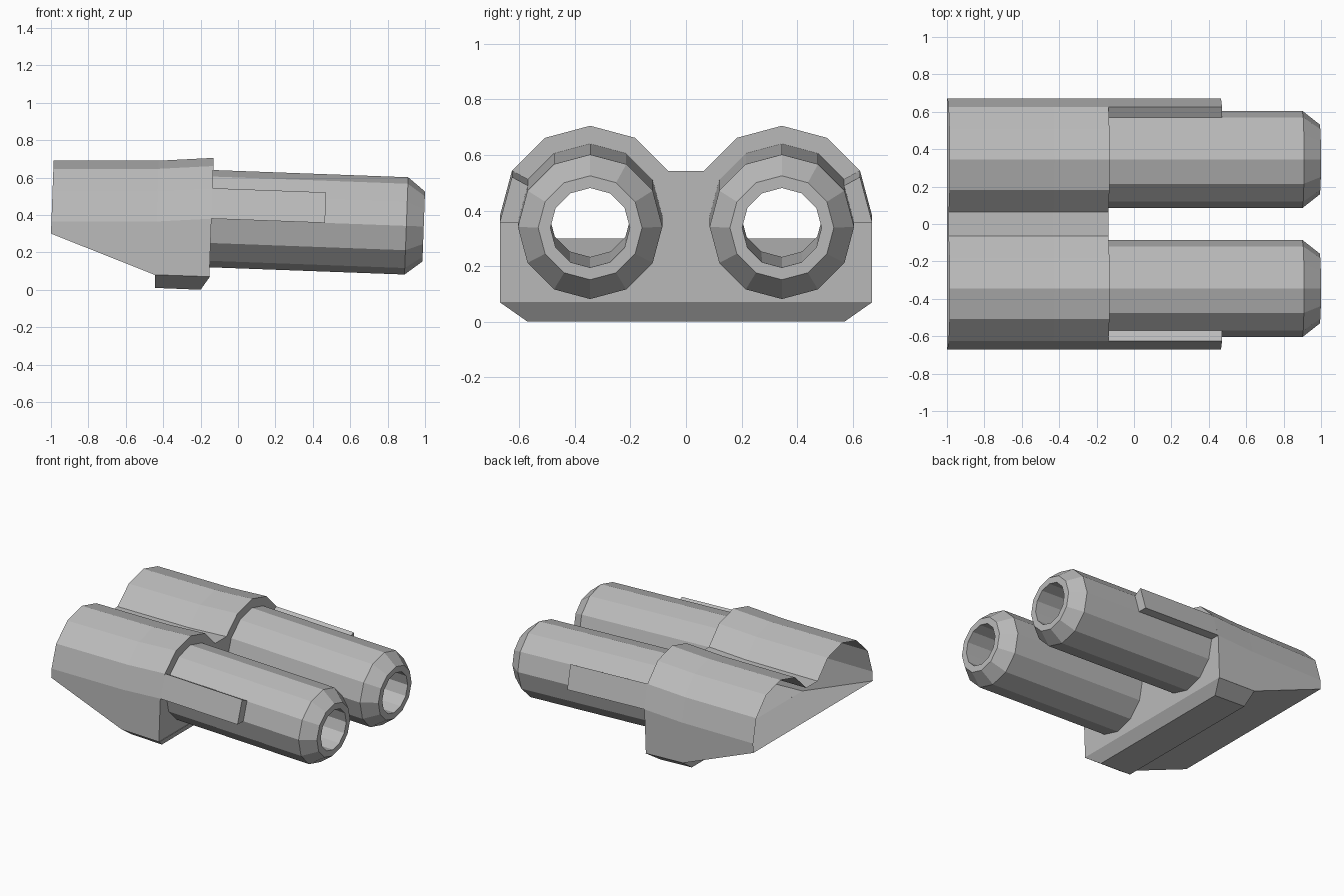
import bpy, bmesh, math

old = bpy.data.objects.get("Cube")
if old:
    bpy.data.objects.remove(old, do_unlink=True)

grey = bpy.data.materials.new("plain grey")
grey.use_nodes = True
COLOUR = (0.5, 0.5, 0.5, 1)
grey.diffuse_color = COLOUR
grey.node_tree.nodes["Principled BSDF"].inputs["Base Color"].default_value = COLOUR

CY, CZ = 0.345, 0.38      # barrel axis where it leaves the housing
LEAN = 0.037              # whole assembly dips slightly toward the muzzle
FRONT, REAR, CREASE = -0.142, -0.997, -0.435


def axis_z(x):
    return CZ - LEAN * (x - FRONT)


def lean(x, y, z, pivot=CZ):
    return (x + LEAN * (z - pivot), y, z)


def finish(bm, name, weld=True):
    if weld:
        bmesh.ops.remove_doubles(bm, verts=bm.verts, dist=0.0005)
    bmesh.ops.recalc_face_normals(bm, faces=bm.faces)
    mesh = bpy.data.meshes.new(name)
    bm.to_mesh(mesh)
    bm.free()
    mesh.materials.append(grey)
    obj = bpy.data.objects.new(name, mesh)
    bpy.context.scene.collection.objects.link(obj)
    return obj


def loft(bm, sections, caps=False, loop=False):
    """Join closed rings of points with quads."""
    rings = [[bm.verts.new(p) for p in s] for s in sections]
    pairs = list(zip(rings, rings[1:]))
    if loop:
        pairs.append((rings[-1], rings[0]))
    for a, b in pairs:
        for i in range(len(a)):
            j = (i + 1) % len(a)
            bm.faces.new((a[i], a[j], b[j], b[i]))
    if caps:
        bm.faces.new(rings[0])
        bm.faces.new(rings[-1])
    return rings


def circle(x, r, side):
    """Twelve-sided ring square to the tilted barrel axis."""
    z0 = axis_z(x)
    turn = [math.tau * i / 12 for i in range(12)]
    return [lean(x, side * CY + r * math.sin(a), z0 + r * math.cos(a), z0) for a in turn]


def outline(x, bottom, drop):
    """Twin-arch housing section with a flat bottom edge."""
    half = [(0.67, bottom)]
    for deg in range(90, -61, -30):
        a = math.radians(deg)
        half.append((CY + 0.325 * math.sin(a), CZ - drop + 0.325 * math.cos(a)))
    full = half + [(-y, z) for y, z in reversed(half)]
    return [lean(x, y, z) for y, z in full]


# Housing shell, open at the rear with a sloping floor
bm = bmesh.new()
loft(bm, [outline(REAR, 0.3, 0.015), outline(CREASE, 0.08, 0.015),
          outline(FRONT, 0.07, 0)])
finish(bm, "housing_shell")

# Front wall of the housing, pierced by both bores
bm = bmesh.new()
for ring in (outline(FRONT, 0.07, 0), circle(FRONT, 0.147, 1), circle(FRONT, 0.147, -1)):
    vs = [bm.verts.new(p) for p in ring]
    for i, v in enumerate(vs):
        bm.edges.new((v, vs[(i + 1) % len(vs)]))
bmesh.ops.triangle_fill(bm, edges=bm.edges, use_beauty=True, normal=(1, 0, 0))
finish(bm, "front_wall")

# Base block, tapered on its sides and front
bm = bmesh.new()
top = [(-0.445, -0.67, 0.08), (-0.15, -0.67, 0.07), (-0.15, 0.67, 0.07), (-0.445, 0.67, 0.08)]
low = [(-0.445, -0.57, 0.01), (-0.2, -0.57, 0), (-0.2, 0.57, 0), (-0.445, 0.57, 0.01)]
loft(bm, [low, top], caps=True)
finish(bm, "base_block")

for side, word in ((1, "back"), (-1, "front")):
    # Barrel: outer wall, chamfered muzzle, rim and open bore
    bm = bmesh.new()
    profile = [(FRONT, 0.147), (FRONT, 0.26), (0.9, 0.26), (0.993, 0.187), (0.993, 0.143)]
    loft(bm, [circle(x, r, side) for x, r in profile], loop=True)
    finish(bm, word + "_barrel")

    # Side plate continuing one housing facet along the barrel
    bm = bmesh.new()
    quad = [(0.626, 0.163), (0.67, 0), (0.6, 0), (0.565, 0.13)]
    ends = [[lean(x, side * y, axis_z(x) + z, axis_z(x)) for y, z in quad]
            for x in (FRONT, 0.465)]
    loft(bm, ends, caps=True)
    finish(bm, word + "_side_plate")
